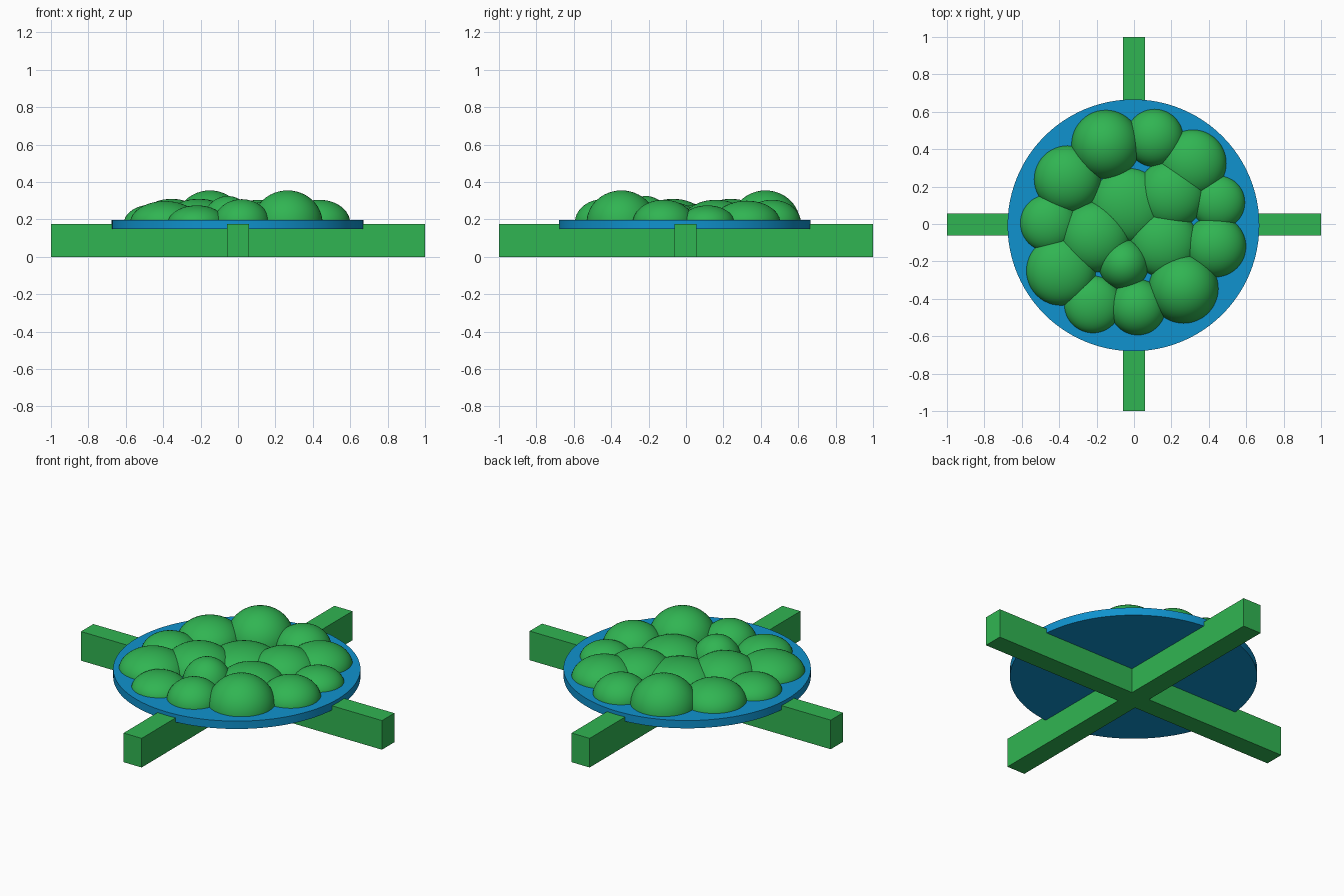
import bpy, bmesh
from mathutils import Matrix

if "Cube" in bpy.data.objects:
    bpy.data.objects.remove(bpy.data.objects["Cube"])


def material(name, rgb):
    m = bpy.data.materials.new(name)
    m.diffuse_color = (*rgb, 1)
    m.use_nodes = True
    m.node_tree.nodes["Principled BSDF"].inputs["Base Color"].default_value = m.diffuse_color
    return m


green = material("leaf_green", (0.03, 0.46, 0.085))
blue = material("plate_blue", (0.005, 0.29, 0.62))


def add_object(name, bm, mat, smooth=False):
    bmesh.ops.recalc_face_normals(bm, faces=bm.faces)
    mesh = bpy.data.meshes.new(name)
    bm.to_mesh(mesh)
    bm.free()
    mesh.materials.append(mat)
    ob = bpy.data.objects.new(name, mesh)
    bpy.context.collection.objects.link(ob)
    if smooth:
        bpy.ops.object.select_all(action='DESELECT')
        bpy.context.view_layer.objects.active = ob
        ob.select_set(True)
        bpy.ops.object.shade_smooth_by_angle()
    return ob


# Crossed beam stand: a plus-shaped outline extruded upward
x0, x1, y0, y1 = -0.06, 0.06, -0.062, 0.055
outline = [(x0, -1), (x1, -1), (x1, y0), (1, y0), (1, y1), (x1, y1),
           (x1, 1), (x0, 1), (x0, y1), (-1, y1), (-1, y0), (x0, y0)]
bm = bmesh.new()
base = bm.faces.new([bm.verts.new((x, y, 0)) for x, y in outline])
top = bmesh.ops.extrude_face_region(bm, geom=[base])
bmesh.ops.translate(bm, vec=(0, 0, 0.175),
                    verts=[g for g in top["geom"] if isinstance(g, bmesh.types.BMVert)])
add_object("cross_stand", bm, green)

# Round plate
bm = bmesh.new()
bmesh.ops.create_cone(bm, cap_ends=True, segments=96, radius1=0.673, radius2=0.673, depth=0.047,
                      matrix=Matrix.Translation((-0.003, -0.007, 0.1725)))
add_object("plate", bm, blue, True)

# Foliage mounds: x, y, radius, top height
mounds = [
    (-0.15, 0.425, 0.185, 0.355), (0.11, 0.46, 0.155, 0.305),
    (0.315, 0.325, 0.18, 0.30), (0.45, 0.115, 0.145, 0.275),
    (0.435, -0.12, 0.165, 0.305), (0.265, -0.345, 0.187, 0.355),
    (0.02, -0.445, 0.15, 0.308), (-0.22, -0.43, 0.155, 0.275),
    (-0.39, -0.25, 0.187, 0.298), (-0.455, 0.005, 0.155, 0.28),
    (-0.355, 0.24, 0.18, 0.31), (-0.055, -0.215, 0.135, 0.325),
    (-0.21, -0.07, 0.19, 0.31), (0.2, 0.16, 0.185, 0.305),
    (0.16, -0.1, 0.185, 0.295), (-0.03, 0.1, 0.2, 0.285),
]
BASE = 0.18
for i, (x, y, r, top_z) in enumerate(mounds, 1):
    bm = bmesh.new()
    bmesh.ops.create_uvsphere(bm, u_segments=48, v_segments=24, radius=1)
    # Keep only the upper half, which rests in the plate
    bmesh.ops.delete(bm, geom=[v for v in bm.verts if v.co.z < -0.01], context='VERTS')
    bm.transform(Matrix.Translation((x, y, BASE)) @ Matrix.Diagonal((r, r, top_z - BASE, 1)))
    bmesh.ops.holes_fill(bm, edges=[e for e in bm.edges if e.is_boundary], sides=0)
    add_object(f"foliage_mound_{i}", bm, green, True)
